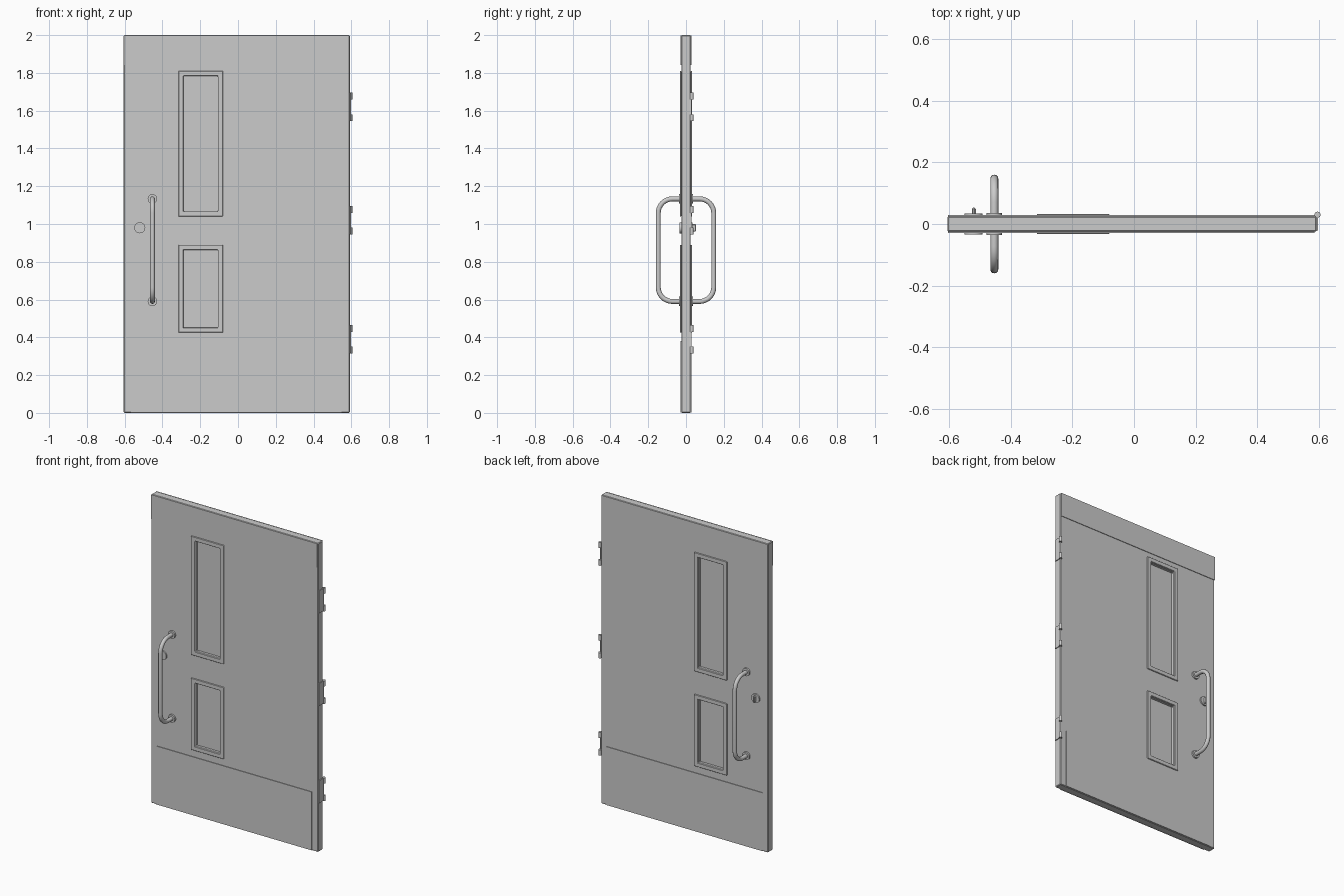
import bpy, bmesh, math
from mathutils import Vector

if "Cube" in bpy.data.objects:
    bpy.data.objects.remove(bpy.data.objects["Cube"])

grey = bpy.data.materials.new("light grey")
grey.use_nodes = True
grey.diffuse_color = (0.6, 0.6, 0.6, 1)
grey.node_tree.nodes["Principled BSDF"].inputs["Base Color"].default_value = (0.6, 0.6, 0.6, 1)

LEFT, RIGHT = -0.605, 0.592
FACE = 0.025                       # half thickness of the leaf
WINDOWS = {"upper": (1.04, 1.81), "lower": (0.425, 0.89)}
WIN_X = (-0.315, -0.08)
TRIM = 0.027                       # width of the window moulding


def finish(bm, name, bevel=0, smooth=False):
    bmesh.ops.recalc_face_normals(bm, faces=bm.faces)
    mesh = bpy.data.meshes.new(name)
    bm.to_mesh(mesh)
    bm.free()
    mesh.materials.append(grey)
    ob = bpy.data.objects.new(name, mesh)
    bpy.context.collection.objects.link(ob)
    if bevel:
        mod = ob.modifiers.new("bevel", "BEVEL")
        mod.width, mod.segments = bevel, 1
    if smooth:
        bpy.ops.object.select_all(action="DESELECT")
        ob.select_set(True)
        bpy.context.view_layer.objects.active = ob
        bpy.ops.object.shade_smooth_by_angle(angle=math.radians(35))
    return ob


def box(name, x, y, z, bevel=0):
    bm = bmesh.new()
    bmesh.ops.create_cube(bm, size=1)
    for v in bm.verts:
        v.co = Vector([(a + b) / 2 + c * (b - a) for (a, b), c in zip((x, y, z), v.co)])
    return finish(bm, name, bevel)


def cylinder(name, centre, radius, depth, along_y=False, sides=24):
    bm = bmesh.new()
    bmesh.ops.create_cone(bm, cap_ends=True, segments=sides, radius1=radius,
                          radius2=radius, depth=depth)
    if along_y:
        for v in bm.verts:
            v.co = Vector((v.co.x, -v.co.z, v.co.y))
    bmesh.ops.translate(bm, verts=bm.verts, vec=centre)
    return finish(bm, name, smooth=True)


def panel(name, xs, zs, holes, y0, y1, bevel=0):
    """Slab in the x-z plane with some grid cells left open."""
    bm = bmesh.new()
    grid = [[bm.verts.new((x, y0, z)) for z in zs] for x in xs]
    for i in range(len(xs) - 1):
        for j in range(len(zs) - 1):
            if (i, j) not in holes:
                bm.faces.new((grid[i][j], grid[i + 1][j], grid[i + 1][j + 1], grid[i][j + 1]))
    bmesh.ops.delete(bm, geom=[v for v in bm.verts if not v.link_faces], context="VERTS")
    out = bmesh.ops.extrude_face_region(bm, geom=list(bm.faces), use_keep_orig=True)
    moved = [g for g in out["geom"] if isinstance(g, bmesh.types.BMVert)]
    bmesh.ops.translate(bm, verts=moved, vec=(0, y1 - y0, 0))
    return finish(bm, name, bevel)


# Door leaf with two window openings
gx = [WIN_X[0] + TRIM, WIN_X[1] - TRIM]
gz = [z for w in ("lower", "upper") for z in (WINDOWS[w][0] + TRIM, WINDOWS[w][1] - TRIM)]
panel("door_leaf", [LEFT, *gx, RIGHT], [0, *gz, 2], {(1, 1), (1, 3)}, -FACE, FACE, 0.004)

# Window panes
for w, (z0, z1) in WINDOWS.items():
    box(w + "_window_pane", gx, (-0.005, 0.005), (z0 + TRIM, z1 - TRIM))

# Handle path: one leg, rounded corners and the grip
HX, HZ0, HZ1, REACH, BEND = -0.453, 0.59, 1.133, 0.147, 0.075
path = [(FACE, HZ0)]
for cz, start in ((HZ0 + BEND, -90), (HZ1 - BEND, 0)):
    for k in range(9):
        a = math.radians(start + 90 * k / 8)
        path.append((REACH - BEND + BEND * math.cos(a), cz + BEND * math.sin(a)))
path.append((FACE, HZ1))

# Fittings repeated on both faces
for side, s in (("front", -1), ("back", 1)):
    for w, (z0, z1) in WINDOWS.items():
        panel(f"{side}_{w}_window_frame", [WIN_X[0], *gx, WIN_X[1]],
              [z0, z0 + TRIM, z1 - TRIM, z1], {(1, 1)}, s * FACE, s * 0.033, 0.002)
    box(side + "_top_plate", (LEFT + 0.002, 0.586), sorted((s * FACE, s * 0.029)), (1.842, 1.999))
    box(side + "_kick_plate", (-0.567, 0.549), sorted((s * FACE, s * 0.029)), (0.002, 0.38))

    curve = bpy.data.curves.new(side + "_pull_handle", "CURVE")
    curve.dimensions = "3D"
    curve.bevel_depth, curve.bevel_resolution = 0.013, 4
    spline = curve.splines.new("POLY")
    spline.points.add(len(path) - 1)
    for p, (y, z) in zip(spline.points, path):
        p.co = (HX, s * y, z, 1)
    spline.use_smooth = True
    curve.materials.append(grey)
    bpy.context.collection.objects.link(bpy.data.objects.new(side + "_pull_handle", curve))
    for end, z in (("lower", HZ0), ("upper", HZ1)):
        cylinder(f"{side}_{end}_handle_rose", (HX, s * 0.03, z), 0.025, 0.012, True)
    cylinder(side + "_lock_rose", (-0.52, s * 0.029, 0.98), 0.029, 0.01, True)

# Thumb turn on the back
box("thumb_turn", (-0.526, -0.513), (0.03, 0.053), (0.96, 1.0), 0.004)

# Hinges on the left edge
for name, z in (("lower", 0.39), ("middle", 1.02), ("upper", 1.62)):
    box(name + "_hinge_leaf", (RIGHT - 0.004, 0.597), (-0.021, 0.028), (z - 0.073, z + 0.073))
    for part, dz in (("bottom", -0.057), ("top", 0.057)):
        cylinder(f"{name}_hinge_{part}_knuckle", (0.595, 0.03, z + dz), 0.01, 0.036, sides=16)
